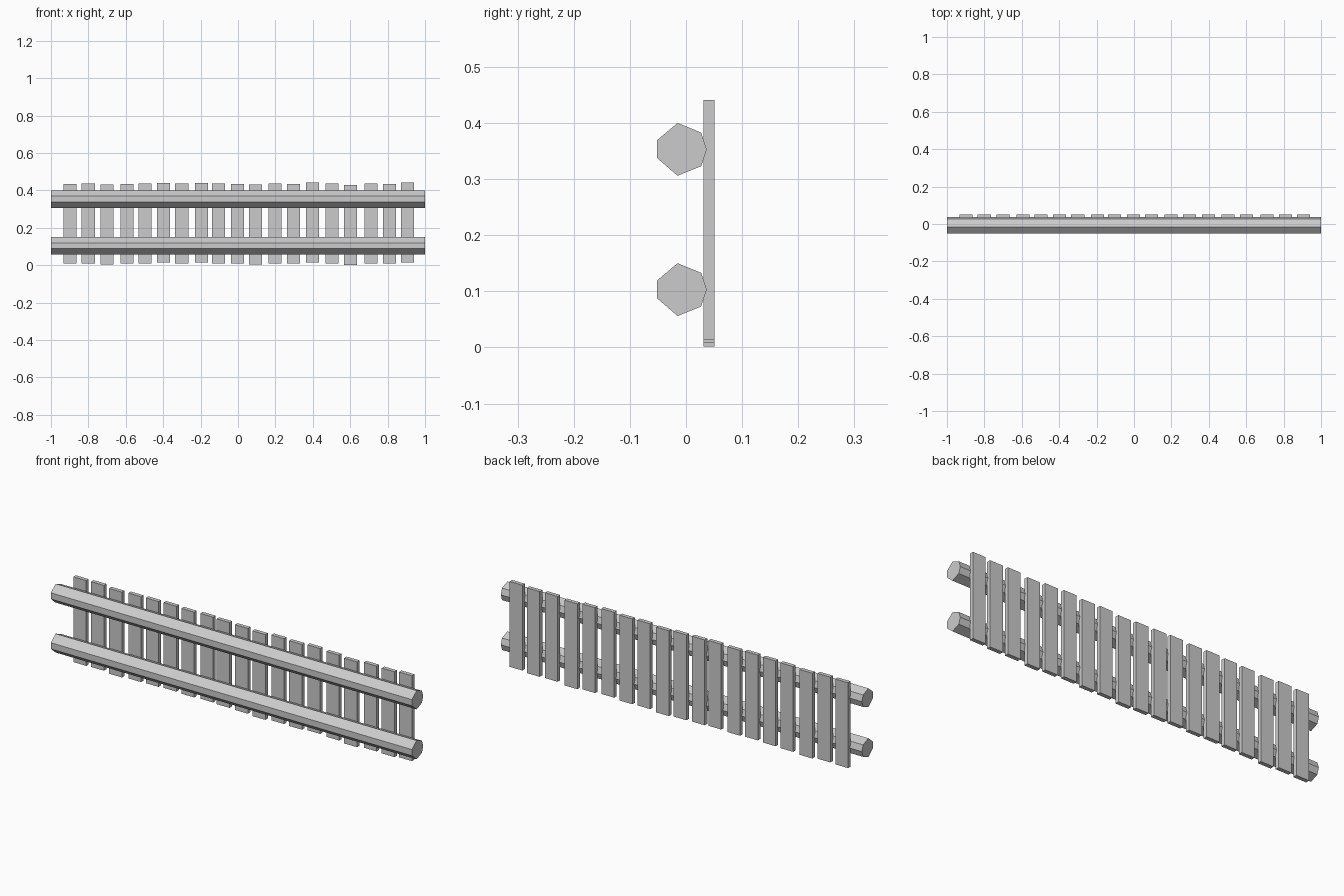
import bpy
import bmesh
from mathutils import Vector

if "Cube" in bpy.data.objects:
    bpy.data.objects.remove(bpy.data.objects["Cube"])


def finish(bm, name):
    bmesh.ops.recalc_face_normals(bm, faces=bm.faces)
    mesh = bpy.data.meshes.new(name)
    bm.to_mesh(mesh)
    bm.free()
    obj = bpy.data.objects.new(name, mesh)
    bpy.context.collection.objects.link(obj)
    return obj


def rail(name, z):
    # seven-sided log profile (y, z) extruded along x
    profile = [(0.037, 0), (0.027, 0.030), (-0.015, 0.047), (-0.052, 0.016),
               (-0.052, -0.015), (-0.015, -0.047), (0.027, -0.030)]
    bm = bmesh.new()
    face = bm.faces.new([bm.verts.new((-1, y, z + dz)) for y, dz in profile])
    ext = bmesh.ops.extrude_face_region(bm, geom=[face], use_keep_orig=True)
    verts = [g for g in ext["geom"] if isinstance(g, bmesh.types.BMVert)]
    bmesh.ops.translate(bm, verts=verts, vec=(2, 0, 0))
    return finish(bm, name)


def slat(name, x, bottom, top):
    bm = bmesh.new()
    bmesh.ops.create_cube(bm, size=1)
    bmesh.ops.scale(bm, verts=bm.verts, vec=(0.071, 0.02, top - bottom))
    bmesh.ops.translate(bm, verts=bm.verts,
                        vec=Vector((x, 0.041, (top + bottom) / 2)))
    return finish(bm, name)


# Two horizontal rails
rail("lower_rail", 0.103)
rail("upper_rail", 0.353)

# Upright slats behind the rails, nailed slightly unevenly (millimetres)
shift_x = [2, 0, 0, 6, 3, 2, 0, 5, -4, -3, -6, -2, -3, -2, 3, 2, 11, 10, 6]
shift_z = [0, 2, -5, 0, 2, 5, 2, 5, 2, 0, -5, 2, 0, 6, 1, -6, 2, 0, 6]
for i, (dx, dz) in enumerate(zip(shift_x, shift_z)):
    dz /= 1000
    slat(f"slat_{i + 1}", -0.9 + 0.1 * i + dx / 1000, 0.008 + dz, 0.435 + dz)
